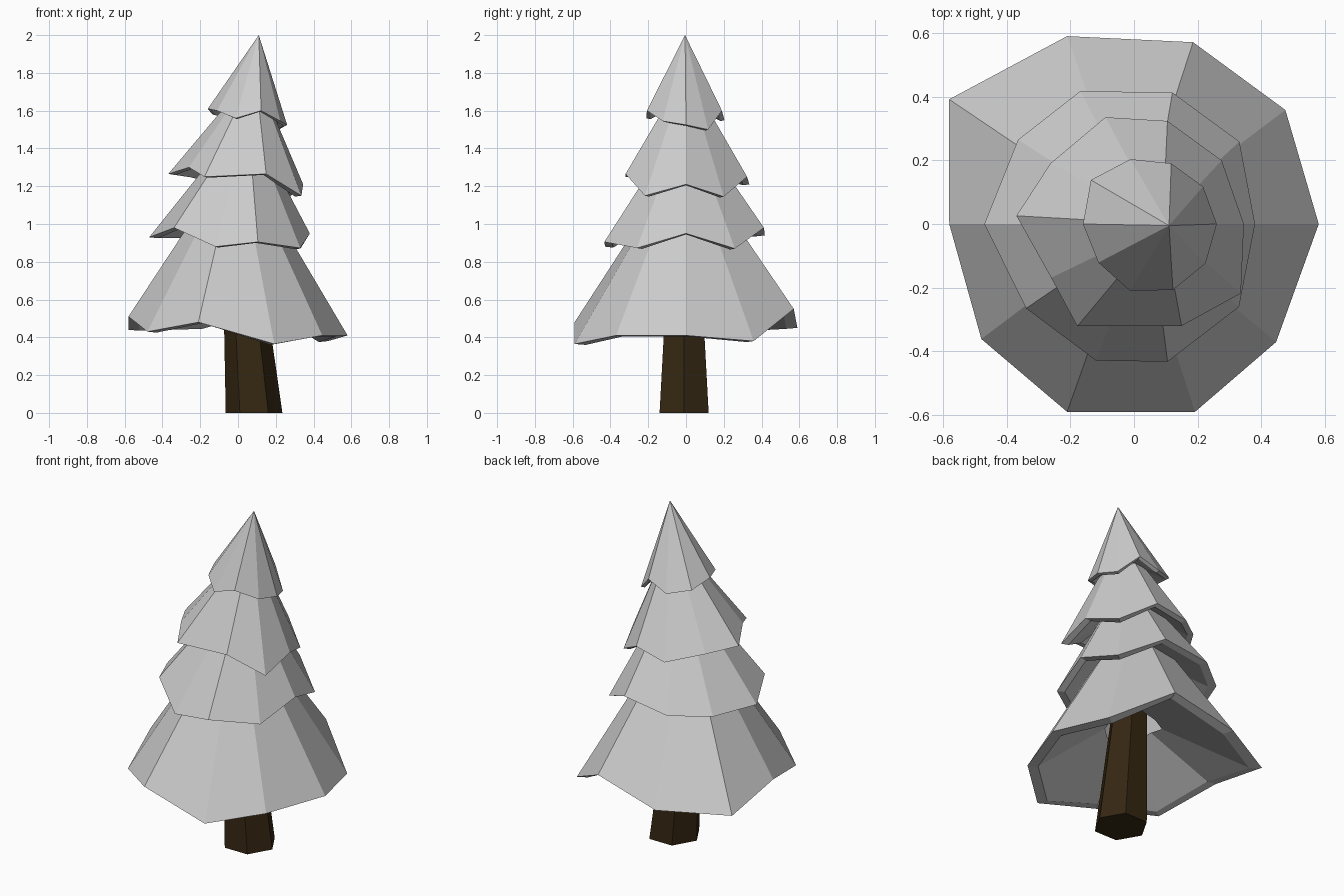
import bpy, bmesh
from math import cos, sin, radians
from mathutils import Vector

if "Cube" in bpy.data.objects:
    bpy.data.objects.remove(bpy.data.objects["Cube"])


def loft(name, rings, cap_start=False, cap_end=False, tip=None):
    """Skin a list of equal-length point rings, with optional caps or tip."""
    bm = bmesh.new()
    loops = [[bm.verts.new(p) for p in ring] for ring in rings]
    n = len(loops[0])
    for a, b in zip(loops, loops[1:]):
        for i in range(n):
            j = (i + 1) % n
            bm.faces.new((a[i], a[j], b[j], b[i]))
    if cap_start:
        bm.faces.new(loops[0][::-1])
    if cap_end:
        bm.faces.new(loops[-1])
    if tip is not None:
        t = bm.verts.new(tip)
        for i in range(n):
            bm.faces.new((loops[-1][i], loops[-1][(i + 1) % n], t))
    bmesh.ops.recalc_face_normals(bm, faces=bm.faces)
    mesh = bpy.data.meshes.new(name)
    bm.to_mesh(mesh)
    bm.free()
    obj = bpy.data.objects.new(name, mesh)
    bpy.context.collection.objects.link(obj)
    return obj


def tier(name, cx, apex, radii, heights, hub, twist={}, top=0.62):
    """Ten-sided skirt: ragged rim, narrow lip, shallow underside to a hub ring.

    hub = (x, z, fraction): the underside runs this far towards that point."""
    apex = Vector(apex)
    rim = []
    for i, (r, z) in enumerate(zip(radii, heights)):
        a = radians(36 * i + twist.get(i, 0))
        rim.append(Vector((cx + r * cos(a), r * sin(a), z)))
    lip = [p.lerp(Vector((cx, 0, p.z - 0.05)), 0.1) for p in rim]
    under = [p.lerp(Vector((hub[0], 0, hub[1])), hub[2]) for p in lip]
    if top >= 1:
        return loft(name, [under, lip, rim], tip=apex)
    return loft(name, [under, lip, rim, [p.lerp(apex, top) for p in rim]])


# Branch tiers, bottom to top (radii and heights run anticlockwise from +x)
tier("lower_branches", 0, (0.0, 0, 1.39),
     [.58, .595, .60, .626, .70, .58, .60, .626, .62, .58],
     [.41, .38, .55, .45, .44, .51, .43, .48, .365, .41],
     hub=(0.03, 0.72, 0.73),
     twist={1: 1, 3: 1.6, 4: 2, 6: 1, 7: -1.6, 9: -3.7})
tier("middle_branches", 0, (0.05, 0, 1.58),
     [.38, .42, .43, .45, .45, .47, .43, .445, .445, .42],
     [.95, .87, .98, .94, .93, .93, .98, .88, .905, .873],
     hub=(0.03, 1.12, 0.45),
     twist={1: 2, 2: 1.7, 3: 4, 6: 2, 7: 2.4, 8: -4.3, 9: -2.3})
tier("upper_branches", 0, (0.09, 0, 1.81),
     [.345, .34, .34, .347, .324, .37, .31, .367, .353, .40],
     [1.21, 1.145, 1.25, 1.21, 1.25, 1.265, 1.30, 1.25, 1.265, 1.15],
     hub=(0.05, 1.40, 0.45),
     twist={3: -3, 5: -4, 6: -3, 7: -11, 8: 7, 9: 3})
tier("top_branches", 0.055, (0.11, -0.005, 2.0),
     [.205, .20, .20, .214, .235, .215, .206, .22, .218, .21],
     [1.525, 1.50, 1.60, 1.55, 1.58, 1.61, 1.60, 1.56, 1.60, 1.545],
     hub=(0.08, 1.65, 0.45), top=1)


# Leaning six-sided trunk
def hexagon(cx, cy, r, z):
    return [(cx + r * cos(radians(60 * i)), cy + r * sin(radians(60 * i)), z)
            for i in range(6)]


trunk = loft("trunk", [hexagon(.085, -.01, .15, 0), hexagon(.02, -.01, .1, .8)],
             cap_start=True, cap_end=True)
bark = bpy.data.materials.new("bark")
bark.diffuse_color = (0.035, 0.02, 0.006, 1)
bark.use_nodes = True
bark.node_tree.nodes["Principled BSDF"].inputs["Base Color"].default_value = bark.diffuse_color
trunk.data.materials.append(bark)
